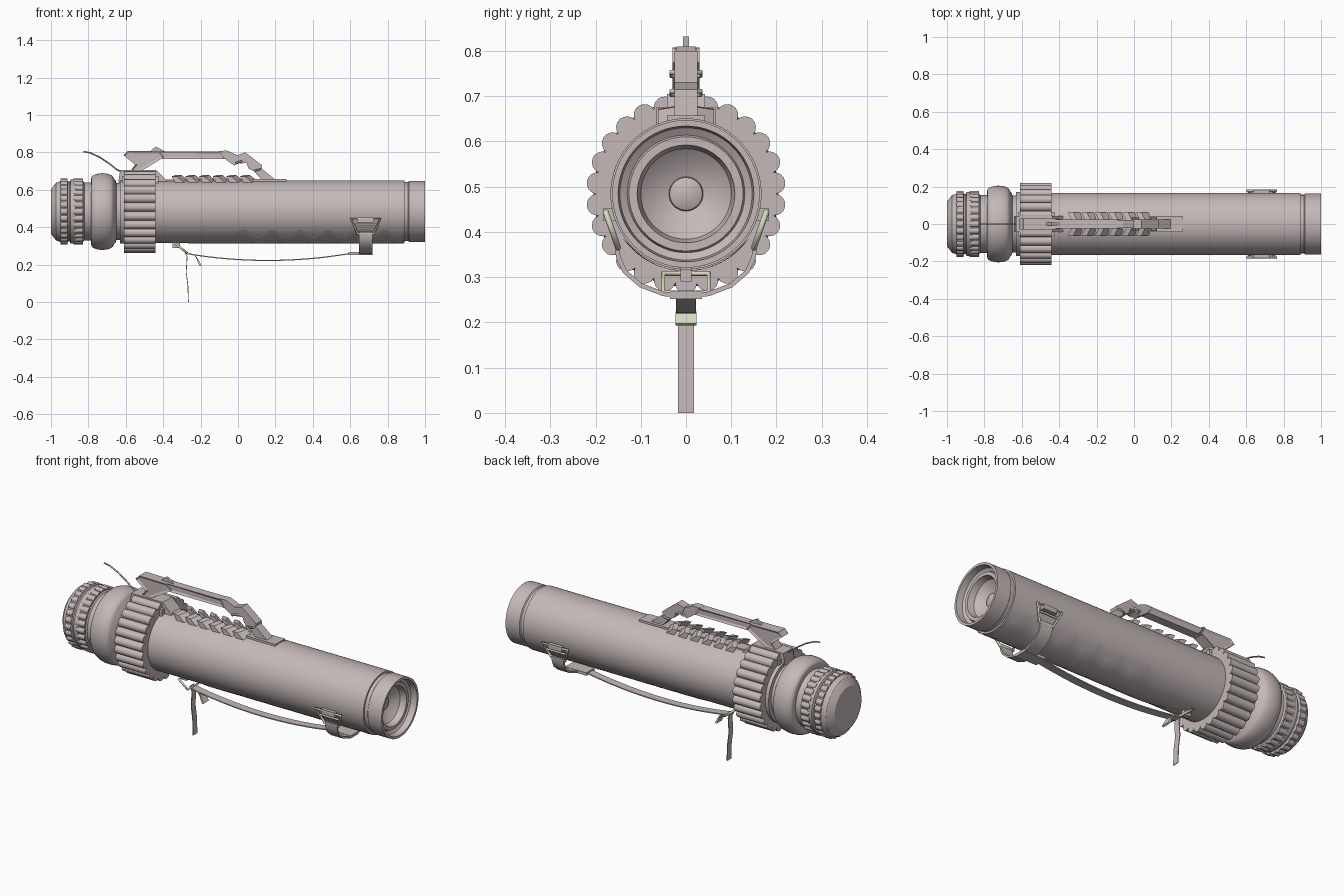
import bpy, bmesh, math
from mathutils import Vector

if "Cube" in bpy.data.objects:
    bpy.data.objects.remove(bpy.data.objects["Cube"])

C = 0.484  # height of the barrel axis


def material(name, rgb):
    m = bpy.data.materials.new(name)
    m.diffuse_color = (*rgb, 1)
    m.use_nodes = True
    m.node_tree.nodes["Principled BSDF"].inputs["Base Color"].default_value = m.diffuse_color
    return m


BODY = material("pinkish grey", (0.56, 0.48, 0.48))
METAL = material("pale green metal", (0.66, 0.69, 0.51))


def finish(name, bm, mat=BODY, smooth=True):
    bmesh.ops.recalc_face_normals(bm, faces=bm.faces)
    me = bpy.data.meshes.new(name)
    bm.to_mesh(me)
    bm.free()
    me.materials.append(mat)
    ob = bpy.data.objects.new(name, me)
    bpy.context.collection.objects.link(ob)
    if smooth:
        bpy.ops.object.select_all(action='DESELECT')
        ob.select_set(True)
        bpy.context.view_layer.objects.active = ob
        bpy.ops.object.shade_smooth_by_angle(angle=math.radians(32))
    return ob


def lathe(name, profile, segs=64):
    """Spin (x, radius) points about the barrel axis."""
    bm = bmesh.new()
    vs = [bm.verts.new((x, 0, C + r)) for x, r in profile]
    es = [bm.edges.new(p) for p in zip(vs, vs[1:])]
    bmesh.ops.spin(bm, geom=vs + es, cent=(0, 0, C), axis=(1, 0, 0),
                   angle=math.tau, steps=segs, use_duplicate=False)
    bmesh.ops.remove_doubles(bm, verts=bm.verts, dist=1e-5)
    return finish(name, bm)


def scallop(name, x0, x1, radius, n, steps=8):
    """Ring of round lobes extruded along the barrel."""
    s = math.sin(math.pi / n)
    rc = radius / (1 + s)
    outline = []
    for i in range(n):
        a = math.pi / 2 + math.tau * i / n
        for k in range(steps):
            b = a + math.pi * (k / steps - 0.5)
            outline.append((rc * math.cos(a) + rc * s * math.cos(b),
                            C + rc * math.sin(a) + rc * s * math.sin(b)))
    bm = bmesh.new()
    f = bm.faces.new([bm.verts.new((x0, y, z)) for y, z in outline])
    ext = bmesh.ops.extrude_face_region(bm, geom=[f], use_keep_orig=True)["geom"]
    bmesh.ops.translate(bm, vec=(x1 - x0, 0, 0),
                        verts=[v for v in ext if isinstance(v, bmesh.types.BMVert)])
    return finish(name, bm)


def prism(name, pts, y0, y1, mat=BODY, sweep=(0, 0), inset=0):
    """Extrude an (x, z) outline from y0 to y1, optionally sweeping the far end."""
    bm = bmesh.new()
    a = [bm.verts.new((x, y0, z)) for x, z in pts]
    b = [bm.verts.new((x + sweep[0], y1, z + sweep[1])) for x, z in pts]
    sides = [bm.faces.new(a), bm.faces.new(b[::-1])]
    n = len(a)
    for i in range(n):
        bm.faces.new((a[i], b[i], b[(i + 1) % n], a[(i + 1) % n]))
    bmesh.ops.recalc_face_normals(bm, faces=bm.faces)
    if inset:
        bmesh.ops.inset_individual(bm, faces=sides, thickness=inset, depth=-0.006)
    return finish(name, bm, mat, False)


def box(name, x0, x1, y0, y1, z0, z1, mat=BODY):
    return prism(name, [(x0, z0), (x1, z0), (x1, z1), (x0, z1)], y0, y1, mat)


def strap(name, path, across, thick=0.006, mat=BODY):
    """Flat ribbon along a path, 'across' being its half width vector."""
    bm = bmesh.new()
    w, path, rings = Vector(across), [Vector(p) for p in path], []
    for i, p in enumerate(path):
        t = path[min(i + 1, len(path) - 1)] - path[max(i - 1, 0)]
        n = t.cross(w).normalized() * thick / 2
        rings.append([bm.verts.new(p + d) for d in (w + n, w - n, -w - n, -w + n)])
    for r, q in zip(rings, rings[1:]):
        for k in range(4):
            bm.faces.new((r[k], r[(k + 1) % 4], q[(k + 1) % 4], q[k]))
    bm.faces.new(rings[0])
    bm.faces.new(rings[-1])
    return finish(name, bm, mat)


def wire(name, pts, radius, mat=METAL, closed=True):
    """Round wire through 3D points."""
    cu = bpy.data.curves.new(name, 'CURVE')
    cu.dimensions = '3D'
    cu.bevel_depth, cu.bevel_resolution, cu.use_fill_caps = radius, 2, True
    sp = cu.splines.new('POLY')
    sp.points.add(len(pts) - 1)
    for q, (x, y, z) in zip(sp.points, pts):
        q.co = (x, y, z, 1)
    sp.use_cyclic_u = closed
    cu.materials.append(mat)
    ob = bpy.data.objects.new(name, cu)
    bpy.context.collection.objects.link(ob)
    bpy.ops.object.select_all(action='DESELECT')
    ob.select_set(True)
    bpy.context.view_layer.objects.active = ob
    bpy.ops.object.convert(target='MESH')


# Barrel with grooved muzzle ring and dished lens
lathe("barrel", [(-0.5, 0), (-0.5, 0.167), (0.89, 0.167), (0.89, 0.157), (0.91, 0.157),
                 (0.915, 0.163), (1.0, 0.163), (1.0, 0.150), (0.965, 0.146), (0.955, 0.130),
                 (0.965, 0.126), (0.965, 0.108), (0.93, 0.100), (0.905, 0.07),
                 (0.893, 0.038), (0.905, 0.036), (0.912, 0.02), (0.914, 0)])

# Rear bulge and neck
bulge = [(-0.725 + 0.06 * math.cos(a), 0.179 + 0.026 * math.sin(a))
         for a in [math.pi * (1 - k / 10) for k in range(11)]]
lathe("rear_bulge", [(-0.83, 0), (-0.83, 0.155), (-0.785, 0.155), (-0.785, 0.17)] + bulge +
      [(-0.655, 0.166), (-0.65, 0.152), (-0.632, 0.152), (-0.63, 0.172), (-0.605, 0.172),
       (-0.605, 0)])

# End knob with two toothed rows
lathe("end_knob", [(-1.0, 0), (-1.0, 0.118), (-0.994, 0.127), (-0.972, 0.155), (-0.955, 0.16),
                   (-0.945, 0.168), (-0.912, 0.168), (-0.908, 0.16), (-0.9, 0.16),
                   (-0.895, 0.171), (-0.87, 0.171), (-0.865, 0.166), (-0.83, 0.166),
                   (-0.822, 0.155), (-0.822, 0)])
scallop("knob_teeth_rear", -0.948, -0.912, 0.176, 28, 6)
scallop("knob_teeth_front", -0.88, -0.828, 0.176, 28, 6)

# Scalloped grip collar
scallop("grip_collar", -0.61, -0.44, 0.221, 26)

# Zigzag-edged sheet wrapped under the barrel
bm = bmesh.new()
edge = [(-0.28, -88), (-0.2, -74), (-0.125, -61), (-0.05, -48), (0.03, -34)]
for i in range(6):
    edge += [(0.105 + 0.15 * i, -50), (0.18 + 0.15 * i, -34)]
edge[-1] = (0.885, -38)
rows = []
for x, low in edge:
    rows.append([])
    for k in range(17):
        t = math.radians(-90 + (low + 90) * (k / 8 - 1))
        rows[-1].append(bm.verts.new((x, 0.1705 * math.cos(t), C + 0.1705 * math.sin(t))))
for r, q in zip(rows, rows[1:]):
    for k in range(16):
        bm.faces.new((r[k], r[k + 1], q[k + 1], q[k]))
finish("zigzag_sheet", bm)

# Handle mount on the collar
prism("handle_mount", [(-0.64, 0.64), (-0.63, 0.705), (-0.435, 0.705), (-0.38, 0.65),
                       (-0.38, 0.63), (-0.62, 0.63)], -0.042, 0.042)
box("mount_flange", -0.62, -0.425, -0.065, 0.065, 0.63, 0.675)

# Handle: rear block, grip bar, elbow and front leg
prism("handle_rear_block", [(-0.612, 0.785), (-0.59, 0.808), (-0.42, 0.806), (-0.395, 0.775),
                            (-0.46, 0.735), (-0.52, 0.70), (-0.575, 0.70), (-0.55, 0.735)],
      -0.03, 0.03, inset=0.013)
prism("handle_bar", [(-0.43, 0.806), (-0.09, 0.806), (-0.07, 0.765), (-0.41, 0.765)],
      -0.023, 0.023, inset=0.014)
prism("handle_elbow", [(-0.10, 0.808), (-0.06, 0.81), (0.01, 0.78), (0.01, 0.745),
                       (-0.02, 0.73), (-0.07, 0.765)], -0.021, 0.021)
prism("handle_front_leg", [(-0.005, 0.785), (0.04, 0.80), (0.13, 0.73), (0.125, 0.715),
                           (0.205, 0.65), (0.13, 0.65), (0.085, 0.70), (0.055, 0.715),
                           (0.045, 0.745), (0.01, 0.74)], -0.025, 0.025)
prism("handle_top_nub", [(-0.47, 0.805), (-0.44, 0.832), (-0.39, 0.805)], -0.007, 0.007)
box("front_foot_plate", 0.08, 0.26, -0.042, 0.042, 0.635, 0.657)
box("fin_base_plate", -0.40, 0.10, -0.03, 0.03, 0.635, 0.656)
for x, z, dx in ((-0.01, 0.745, 0.03), (0.09, 0.703, 0.03)):
    wire("handle_ring", [(x, -0.033, z), (x, 0.033, z),
                         (x + dx, 0.033, z + 0.008), (x + dx, -0.033, z + 0.008)], 0.005)

# Swept cooling fins either side of the handle
for i in range(6):
    x = -0.31 + 0.073 * i
    for s in (-1, 1):
        prism("cooling_fin", [(x, 0.645), (x + 0.05, 0.645), (x + 0.01, 0.678), (x - 0.02, 0.68)],
              s * 0.012, s * 0.062, sweep=(-0.025, -0.008))

# Loose cord behind the handle
cord = [(-0.826, 0.805), (-0.79, 0.798), (-0.74, 0.775), (-0.69, 0.742), (-0.65, 0.71),
        (-0.62, 0.695)]
wire("loose_cord", [(x, 0, z) for x, z in cord], 0.004, BODY, False)

# Front sling stud and rectangular loop
box("sling_stud", -0.35, -0.31, -0.012, 0.012, 0.29, 0.33)
wire("sling_loop", [(-0.33, -0.05, 0.308), (-0.33, 0.05, 0.308),
                    (-0.275, 0.05, 0.265), (-0.275, -0.05, 0.265)], 0.006)

# Sagging sling with its hanging tails
sling = []
for k in range(17):
    t = k / 16
    sling.append((-0.28 + 0.88 * t, 0, 0.26 - 0.15 * t * (1 - t)))
strap("sling", sling + [(0.66, 0, 0.262), (0.72, 0, 0.258)], (0, 0.022, 0))
strap("hanging_tail", [(-0.285, 0, 0.27), (-0.272, 0, 0.24), (-0.277, 0, 0.16),
                       (-0.268, 0, 0.09), (-0.265, 0, 0)], (0, 0.018, 0), 0.004)
strap("short_tail", [(-0.27, 0, 0.262), (-0.23, 0, 0.25), (-0.212, 0, 0.222)], (0, 0.022, 0))
strap("tail_clip", [(-0.214, 0, 0.222), (-0.2, 0, 0.195)], (0, 0.023, 0), 0.01, METAL)
box("sling_end_keeper", 0.59, 0.72, -0.035, 0.035, 0.252, 0.268)

# Carrier band under the barrel and its two side clips
half = [(0.152, 0.375), (0.15, 0.345), (0.135, 0.312), (0.10, 0.282), (0.05, 0.263)]
band = half + [(0, 0.258)] + [(-y, z) for y, z in half[::-1]]
strap("carrier_band", [(0.683, y, z) for y, z in band], (0.037, 0, 0), 0.01)
for s in (-1, 1):
    wire("side_clip", [(0.605, s * 0.178, 0.445), (0.76, s * 0.178, 0.445),
                       (0.725, s * 0.15, 0.365), (0.64, s * 0.15, 0.365)], 0.007)
    wire("side_clip_bar", [(0.625, s * 0.167, 0.412), (0.74, s * 0.167, 0.412)],
         0.006, METAL, False)
    box("side_clip_hinge", 0.64, 0.725, s * 0.15, s * 0.183, 0.425, 0.452)
